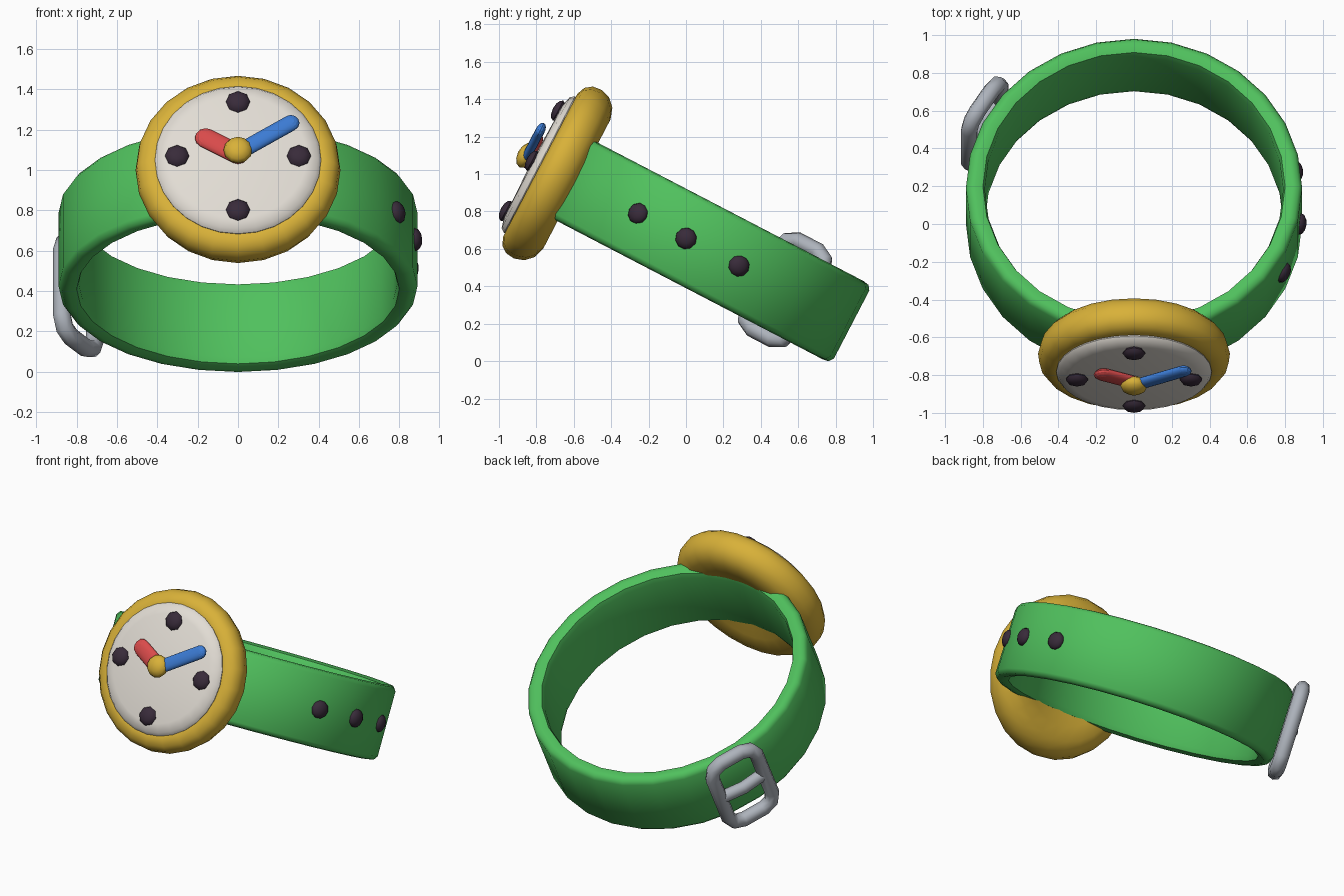
import bpy, bmesh
from math import radians, sin, cos, pi
from mathutils import Matrix, Vector

if "Cube" in bpy.data.objects:
    bpy.data.objects.remove(bpy.data.objects["Cube"], do_unlink=True)

# Whole watch leans back around the strap centre
LEAN = Matrix.Translation((0, 0.096, 0.606)) @ Matrix.Rotation(radians(-27.5), 4, 'X')
# Dial frame: x right, y up the dial, z out of the face
DIAL = LEAN @ Matrix.Translation((0, 0, -0.012)) @ Matrix.Rotation(pi / 2, 4, 'X')


def material(name, rgb):
    m = bpy.data.materials.new(name)
    m.use_nodes = True
    m.diffuse_color = (*rgb, 1)
    m.node_tree.nodes["Principled BSDF"].inputs["Base Color"].default_value = (*rgb, 1)
    return m


GREEN = material("strap green", (0.08, 0.53, 0.11))
GOLD = material("gold", (0.69, 0.44, 0.04))
WHITE = material("dial white", (0.76, 0.72, 0.66))
DARK = material("dark plum", (0.04, 0.024, 0.042))
RED = material("hand red", (0.70, 0.07, 0.07))
BLUE = material("hand blue", (0.045, 0.2, 0.66))
STEEL = material("steel grey", (0.42, 0.45, 0.50))


def finish(ob, mat, angle=50):
    ob.data.materials.clear()
    ob.data.materials.append(mat)
    bpy.ops.object.select_all(action='DESELECT')
    ob.select_set(True)
    bpy.context.view_layer.objects.active = ob
    bpy.ops.object.shade_smooth_by_angle(angle=radians(angle))


def add_mesh(name, bm, mat, matrix):
    bmesh.ops.recalc_face_normals(bm, faces=bm.faces)
    bm.transform(matrix)
    me = bpy.data.meshes.new(name)
    bm.to_mesh(me)
    bm.free()
    ob = bpy.data.objects.new(name, me)
    bpy.context.collection.objects.link(ob)
    finish(ob, mat)


def lathe(name, profile, mat, matrix, segments, closed=False):
    """Turn (radius, height) points around z."""
    bm = bmesh.new()
    verts = [bm.verts.new((r, 0, h)) for r, h in profile]
    pairs = list(zip(verts, verts[1:]))
    if closed:
        pairs.append((verts[-1], verts[0]))
    edges = [bm.edges.new(p) for p in pairs]
    bmesh.ops.spin(bm, geom=verts + edges, cent=(0, 0, 0), axis=(0, 0, 1),
                   angle=2 * pi, steps=segments)
    bmesh.ops.remove_doubles(bm, verts=bm.verts, dist=1e-4)
    add_mesh(name, bm, mat, matrix)


def stud(name, radius, depth, mat, matrix, segments=8):
    bm = bmesh.new()
    bmesh.ops.create_uvsphere(bm, u_segments=segments, v_segments=6, radius=1,
                              matrix=Matrix.Diagonal((radius, radius, depth, 1)))
    add_mesh(name, bm, mat, matrix)


def hand(name, tip, radius, depth, height, mat):
    """Flattened capsule from the dial centre to the tip."""
    bm = bmesh.new()
    for x, y in ((0, 0), tip):
        place = Matrix.Translation((x, y, height)) @ Matrix.Diagonal((radius, radius, depth, 1))
        bmesh.ops.create_uvsphere(bm, u_segments=12, v_segments=8, radius=1, matrix=place)
    hull = bmesh.ops.convex_hull(bm, input=bm.verts)
    inner = {g for g in hull["geom_interior"] if isinstance(g, bmesh.types.BMVert)}
    bmesh.ops.delete(bm, geom=list(inner), context='VERTS')
    add_mesh(name, bm, mat, DIAL)


# Strap band with rounded edges
half = [(0.79, 0.19), (0.80, 0.222), (0.84, 0.236), (0.872, 0.23), (0.89, 0.205)]
lathe("strap", half + [(r, -h) for r, h in reversed(half)], GREEN, LEAN, 28, closed=True)

# Case and dial
lathe("case", [(0, 0.83), (0.2, 0.80), (0.30, 0.77), (0.39, 0.76), (0.45, 0.78), (0.49, 0.82),
               (0.508, 0.875), (0.502, 0.925), (0.475, 0.962), (0.43, 0.98), (0.39, 0.975),
               (0.36, 0.95), (0, 0.95)], GOLD, DIAL, 24)
lathe("dial", [(0.40, 0.94), (0.412, 0.985), (0.395, 1.008), (0.34, 1.022), (0, 1.03)],
      WHITE, DIAL, 28)

# Hour marks
for i, side in enumerate(("right", "top", "left", "bottom")):
    a = i * pi / 2
    stud(f"hour_mark_{side}", 0.06, 0.03, DARK,
         DIAL @ Matrix.Translation((0.302 * cos(a), 0.302 * sin(a), 1.03)))

# Hands and centre knob
hand("hour_hand", (-0.16, 0.09), 0.054, 0.025, 1.048, RED)
hand("minute_hand", (0.262, 0.165), 0.043, 0.025, 1.066, BLUE)
stud("centre_knob", 0.072, 0.045, GOLD, DIAL @ Matrix.Translation((0, 0.01, 1.073)), 12)

# Strap holes on the left side
for i, deg in enumerate((-26.7, -7, 13.8)):
    out = Matrix.Rotation(radians(deg), 4, 'Z') @ Matrix.Translation((0.885, 0, 0))
    stud(f"strap_hole_{i + 1}", 0.058, 0.035, DARK,
         LEAN @ out @ Matrix.Rotation(pi / 2, 4, 'Y'), 10)

# Buckle frame and bar, in a frame of x across, y along the strap width, z outward
a = radians(31.7)
out = Vector((-cos(a), sin(a), 0))
along = Vector((sin(a), cos(a), 0))
up = Vector((0, 0, 1))
BUCKLE = LEAN @ Matrix.Translation(out * 0.93) @ Matrix((along, up, out)).transposed().to_4x4()


def tube(name, points, radius, cyclic):
    cu = bpy.data.curves.new(name, 'CURVE')
    cu.dimensions = '3D'
    cu.bevel_depth = radius
    cu.bevel_resolution = 2
    cu.use_fill_caps = True
    sp = cu.splines.new('POLY')
    sp.points.add(len(points) - 1)
    for p, co in zip(sp.points, points):
        p.co = (*co, 1)
    sp.use_cyclic_u = cyclic
    ob = bpy.data.objects.new(name, cu)
    bpy.context.collection.objects.link(ob)
    bpy.ops.object.select_all(action='DESELECT')
    ob.select_set(True)
    bpy.context.view_layer.objects.active = ob
    bpy.ops.object.convert(target='MESH')
    ob = bpy.context.object
    ob.data.transform(BUCKLE)
    finish(ob, STEEL, 60)


corners = []
for i, (sx, sy) in enumerate(((1, 1), (-1, 1), (-1, -1), (1, -1))):
    for k in range(3):
        t = (i + k / 2) * pi / 2
        corners.append((sx * 0.07 + 0.085 * cos(t), sy * 0.18 + 0.085 * sin(t), 0))
tube("buckle_frame", corners, 0.046, True)
tube("buckle_bar", [(-0.155, 0, 0), (0, 0, 0.02), (0.155, 0, 0)], 0.04, False)
